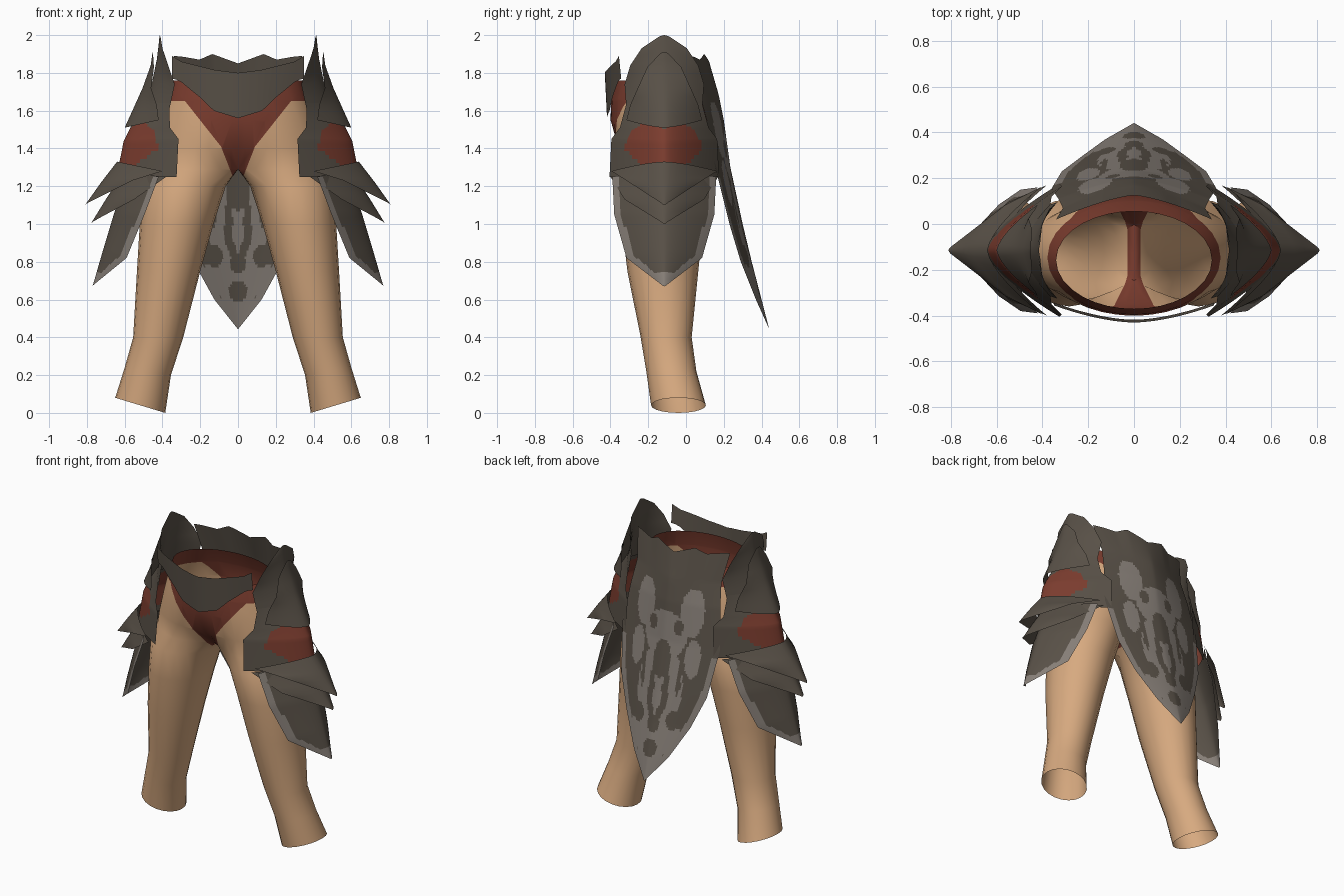
import bpy, bmesh, math
from mathutils import Vector

if "Cube" in bpy.data.objects:
    bpy.data.objects.remove(bpy.data.objects["Cube"])


def material(name, rgb):
    m = bpy.data.materials.new(name)
    m.diffuse_color = (*rgb, 1)
    m.use_nodes = True
    m.node_tree.nodes["Principled BSDF"].inputs["Base Color"].default_value = m.diffuse_color
    return m


SKIN = material("skin", (0.68, 0.40, 0.215))
RED = material("red_cloth", (0.20, 0.046, 0.028))
DARK = material("dark_leather", (0.098, 0.081, 0.063))
GREY = material("grey_trim", (0.24, 0.21, 0.185))


def interp(table, k):
    """Linear lookup in a list of (key, value...) rows with rising keys."""
    if k <= table[0][0]:
        return table[0][1:]
    for a, b in zip(table, table[1:]):
        if k <= b[0]:
            f = (k - a[0]) / (b[0] - a[0])
            return tuple(p + (q - p) * f for p, q in zip(a[1:], b[1:]))
    return table[-1][1:]


def finish(name, bm, mats, mirror=False):
    me = bpy.data.meshes.new(name)
    bm.to_mesh(me)
    bm.free()
    ob = bpy.data.objects.new(name, me)
    bpy.context.collection.objects.link(ob)
    for m in mats:
        me.materials.append(m)
    bpy.ops.object.select_all(action='DESELECT')
    ob.select_set(True)
    bpy.context.view_layer.objects.active = ob
    bpy.ops.object.shade_smooth_by_angle(angle=math.radians(40))
    if mirror:
        ob.modifiers.new("mirror", 'MIRROR').merge_threshold = 0.0005
    return ob


def sheet(name, f, nu, nt, mats, rule=None, mirror=False):
    """Surface from f(u, t), u in -1..1 across, t in 0..1 downwards."""
    bm = bmesh.new()
    g = [[bm.verts.new(f(2 * i / nu - 1, j / nt)) for j in range(nt + 1)] for i in range(nu + 1)]
    for i in range(nu):
        for j in range(nt):
            fc = bm.faces.new((g[i][j], g[i][j + 1], g[i + 1][j + 1], g[i + 1][j]))
            if rule:
                u, t = 2 * (i + .5) / nu - 1, (j + .5) / nt
                fc.material_index = rule(Vector(f(u, t)), u)
    return finish(name, bm, mats, mirror)


def plate(name, rows, nu=16, nt=8, mats=(DARK,), rule=None):
    """Arched hip plate; rows: ridge z, ridge x, half depth, edge x, edge z."""
    table = [(i / (len(rows) - 1), *r) for i, r in enumerate(rows)]

    def f(u, t):
        zc, xc, w, xe, ze = interp(table, t)
        a = abs(u) ** 1.5
        return (xc + (xe - xc) * a, -0.115 + w * u, zc + (ze - zc) * a)
    return sheet(name, f, nu, nt, mats, rule, True)


# Body: one leg with its half of the pelvis, mirrored
# rows: inner z, outer z, inner x, outer x, front y, back y, crotch narrowing
LEG = [(0.0, .08, .385, .65, -.185, .105, 1), (.20, .24, .355, .60, -.21, .055, 1),
       (.40, .40, .29, .555, -.24, .03, 1), (.75, .75, .20, .535, -.31, .065, 1),
       (1.0, 1.0, .13, .52, -.34, .09, 1), (1.2, 1.2, .065, .50, -.36, .11, 1),
       (1.29, 1.29, 0, .48, -.37, .12, .5), (1.4, 1.4, 0, .455, -.385, .13, .85),
       (1.55, 1.55, 0, .41, -.40, .13, 1), (1.66, 1.66, 0, .375, -.395, .10, 1),
       (1.76, 1.76, 0, .34, -.37, .055, 1)]
N = 20
bm = bmesh.new()
rings = []
for zi, zo, xi, xo, yf, yb, q in LEG:
    ring = []
    yc, ry = (yf + yb) / 2, (yb - yf) / 2
    for k in range(N):
        th = 2 * math.pi * k / N
        c, s = math.cos(th), math.sin(th)
        if xi == 0:                      # half-ellipse section, flat on the centre plane
            c = max(-1, c / math.cos(math.pi / 10)) if c < 0 else c
            x = xo * (1 + c) / 2
            sg = 0 if abs(s) < 1e-4 else math.copysign(1, s)
            y = yc + sg * ry * math.sqrt(max(0, 1 - (x / xo) ** 2)) * (q + (1 - q) * min(1, 2 * x / xo))
        else:
            x, y = (xi + xo) / 2 + (xo - xi) / 2 * c, yc + ry * s
        ring.append(bm.verts.new((x, y, zi + (zo - zi) * (1 + c) / 2)))
    rings.append(ring)
for a, b in zip(rings, rings[1:]):
    for k in range(N):
        vs = (a[k], a[(k + 1) % N], b[(k + 1) % N], b[k])
        if any(v.co.x > 1e-5 for v in vs):
            bm.faces.new(vs)
# cut the edge of the briefs, then colour above it
EDGE = [(0.0, 1.2), (.035, 1.27), (.09, 1.41), (.28, 1.65), (.6, 1.65)]
for (x0, z0), (x1, z1) in zip(EDGE[1:], EDGE[2:]):
    fs = [f for f in bm.faces if f.calc_center_median().z > 1.2]
    geom = list({e for f in fs for e in f.edges} | {v for f in fs for v in f.verts}) + fs
    bmesh.ops.bisect_plane(bm, geom=geom, plane_co=(x0, 0, z0), plane_no=(z1 - z0, 0, x0 - x1))
for f in bm.faces:
    c = f.calc_center_median()
    f.material_index = int(c.z > 1.2 and c.z > interp(EDGE, c.x)[0])
finish("legs_and_briefs", bm, [SKIN, RED], True)

# Front belt
B_TOP = [(0, 1.80), (.12, 1.815), (.22, 1.84), (.30, 1.86), (.35, 1.89)]
B_LOW = [(0, 1.56), (.13, 1.60), (.20, 1.67), (.25, 1.71), (.31, 1.76), (.35, 1.77)]


def belt(u, t):
    x = .35 * u
    top, low = interp(B_TOP, abs(x))[0], interp(B_LOW, abs(x))[0]
    return (x, -.43 + .075 * abs(u) ** 1.7 + .012 * t, top + (low - top) * t)


sheet("front_belt", belt, 28, 4, [DARK])

# Back cloth; rows: t, z, centre y, edge y, half width
CLOTH = [(0, 1.88, .125, .02, .34), (.14, 1.70, .17, .07, .31), (.24, 1.55, .20, .11, .33),
         (.41, 1.30, .235, .155, .36), (.62, 1.0, .30, .23, .315), (.76, .80, .348, .29, .235),
         (.90, .60, .40, .37, .125), (1, .445, .44, .44, .002)]
WAVE = [(0, -.03), (.4, .02), (.6, -.01), (.85, .005), (1, .01)]


def cloth(u, t):
    z, yc, ye, w = interp(CLOTH, t)
    z += interp(WAVE, abs(u))[0] * max(0, 1 - t * 6)
    return (-w * u, yc + (ye - yc) * abs(u) ** 1.4, z)


# painted emblem: ellipses (x, z, rx, rz) in grey, then dark cuts over them
PATCHES = [(.17, 1.50, .075, .15), (0, 1.34, .15, .15), (.06, 1.0, .10, .24), (.2, 1.22, .05, .12),
           (0, .72, .2, .12), (0, .5, .15, .14)]
CUTS = [(0, 1.19, .06, .12), (.05, 1.0, .022, .14), (.125, .83, .045, .06), (.09, 1.40, .03, .05),
        (0, .79, .045, .05), (0, .645, .05, .055), (.13, 1.08, .015, .10), (.03, .87, .02, .04)]


def inside(c, shapes):
    return any(((abs(c.x) - x) / rx) ** 2 + ((c.z - z) / rz) ** 2 < 1 for x, z, rx, rz in shapes)


def cloth_colour(c, u):
    if c.z < 1.25 and abs(c.x) * (1 / max(abs(u), .01) - 1) < .04:
        return 1
    return int(inside(c, PATCHES) and not inside(c, CUTS))


sheet("back_cloth", cloth, 56, 96, [DARK, GREY], cloth_colour)

# Hip armour, right side mirrored to the left
plate("hip_crest", [(2.0, .415, .03, .41, 1.99), (1.95, .42, .12, .40, 1.93), (1.87, .43, .18, .37, 1.84),
                    (1.75, .455, .21, .335, 1.74), (1.58, .51, .20, .365, 1.60)])
plate("hip_upper_plate", [(1.91, .452, .02, .45, 1.905), (1.84, .462, .09, .445, 1.83),
                          (1.72, .505, .14, .46, 1.72), (1.62, .55, .18, .43, 1.63),
                          (1.51, .60, .20, .42, 1.55)])

# Hip guard with the red window
RED_TOP = [(0, 1.50), (.08, 1.555), (.16, 1.50), (.21, 1.41)]
RED_LOW = [(0, 1.27), (.12, 1.31), (.21, 1.40)]


def guard_colour(c, u):
    d = abs(c.y + .12)
    return int(d < .215 and interp(RED_LOW, d)[0] < c.z < interp(RED_TOP, d)[0])


plate("hip_guard", [(1.64, .49, .20, .365, 1.64), (1.52, .565, .235, .36, 1.51),
                    (1.44, .605, .28, .315, 1.45), (1.24, .645, .29, .325, 1.25)],
      40, 30, (DARK, RED), guard_colour)

# Overlapping scales below the guard
plate("upper_scale", [(1.33, .64, .28, .40, 1.28), (1.22, .725, .20, .56, 1.23), (1.10, .81, .015, .80, 1.11)])
plate("lower_scale", [(1.27, .61, .285, .38, 1.25), (1.13, .70, .21, .55, 1.13), (1.0, .78, .015, .775, 1.01)])

# Side skirt with grey trim
plate("side_skirt", [(1.28, .57, .275, .42, 1.25), (1.06, .655, .265, .495, 1.05),
                     (.86, .715, .20, .59, .82), (.67, .77, .01, .768, .675)],
      32, 30, (DARK, GREY),
      lambda c, u: int(c.z < .74 or abs(c.y + .115) * (1 / max(abs(u), .01) - 1) < .038))
